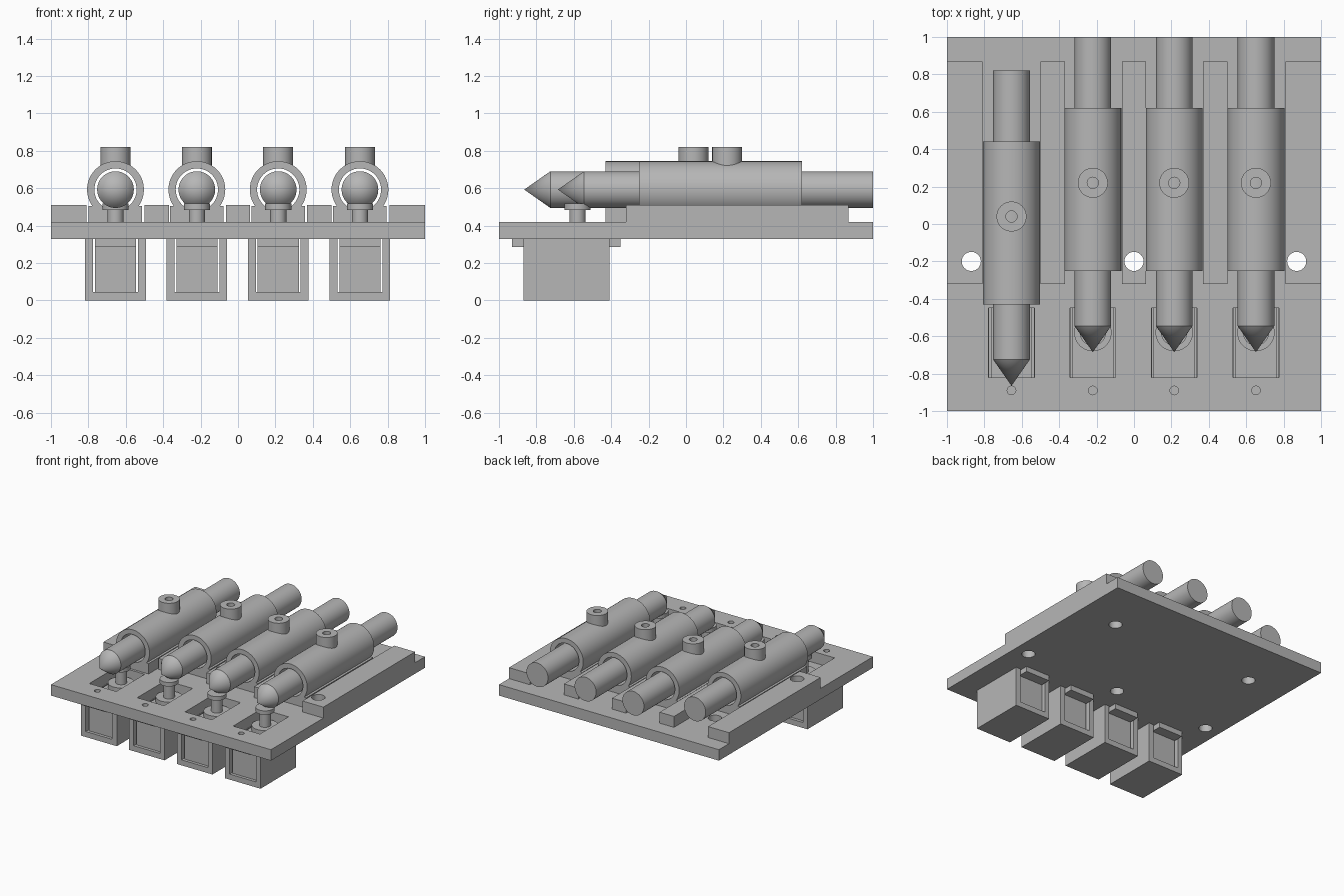
import bpy
import bmesh
from math import cos, sin, tau, radians
from mathutils import Matrix, Vector

cube = bpy.data.objects.get("Cube")
if cube:
    bpy.data.objects.remove(cube, do_unlink=True)

grey = bpy.data.materials.new("plain grey")
grey.use_nodes = True
GREY = (0.47, 0.47, 0.47, 1)
grey.diffuse_color = GREY
grey.node_tree.nodes["Principled BSDF"].inputs["Base Color"].default_value = GREY


def finish(name, bm, smooth=False):
    bmesh.ops.recalc_face_normals(bm, faces=bm.faces)
    mesh = bpy.data.meshes.new(name)
    bm.to_mesh(mesh)
    bm.free()
    mesh.materials.append(grey)
    obj = bpy.data.objects.new(name, mesh)
    bpy.context.collection.objects.link(obj)
    if smooth:
        select(obj)
        bpy.ops.object.shade_smooth_by_angle(angle=radians(30))
    return obj


def select(obj):
    bpy.ops.object.select_all(action='DESELECT')
    obj.select_set(True)
    bpy.context.view_layer.objects.active = obj


def add_box(bm, x, y, z):
    """Add a box from three (low, high) ranges."""
    size = [b - a for a, b in (x, y, z)]
    centre = [(a + b) / 2 for a, b in (x, y, z)]
    bmesh.ops.create_cube(bm, size=1, matrix=Matrix.Translation(centre) @ Matrix.Diagonal((*size, 1)))


def box(name, x, y, z):
    bm = bmesh.new()
    add_box(bm, x, y, z)
    return finish(name, bm)


def add_drill(bm, x, y, radius):
    bmesh.ops.create_cone(bm, cap_ends=True, segments=32, radius1=radius, radius2=radius,
                          depth=1, matrix=Matrix.Translation((x, y, 0.45)))


def lathe(name, profile, origin, along_y=False, closed=False, steps=48):
    """Revolve (radius, height) points about an upright or a lengthwise axis."""
    bm = bmesh.new()
    rings = []
    for r, h in profile:
        count = steps if r > 0 else 1
        ring = []
        for i in range(count):
            u, v = r * cos(tau * i / steps), r * sin(tau * i / steps)
            ring.append(bm.verts.new(Vector(origin) + Vector((u, h, v) if along_y else (u, v, h))))
        rings.append(ring)
    pairs = list(zip(rings, rings[1:]))
    if closed:
        pairs.append((rings[-1], rings[0]))
    for a, b in pairs:
        for i in range(steps):
            j = (i + 1) % steps
            corners = [a[i % len(a)], a[j % len(a)], b[j % len(b)], b[i % len(b)]]
            bm.faces.new(list(dict.fromkeys(corners)))
    return finish(name, bm, smooth=True)


def cut(obj, cutter):
    cutter.hide_render = True
    mod = obj.modifiers.new("cut", 'BOOLEAN')
    mod.operation, mod.solver, mod.object = 'DIFFERENCE', 'EXACT', cutter
    select(obj)
    bpy.ops.object.modifier_apply(modifier=mod.name)
    bpy.data.objects.remove(cutter, do_unlink=True)
    select(obj)
    bpy.ops.object.shade_smooth_by_angle(angle=radians(30))


LANES = [-0.655, -0.22, 0.215, 0.652]
AXIS_Z = 0.593

# Base plate with slots, pin holes and mounting holes
plate = box("base_plate", (-1, 1), (-1, 1), (0.33, 0.42))
bm = bmesh.new()
for x in LANES:
    add_box(bm, (x - 0.122, x + 0.122), (-0.82, -0.45), (0.2, 0.6))
    add_drill(bm, x, -0.89, 0.023)
for x in (-0.87, 0, 0.87):
    add_drill(bm, x, -0.2, 0.051)
for x in (LANES[0], LANES[3]):
    add_drill(bm, x, 0.56, 0.051)
cut(plate, finish("plate_cutter", bm))

# Guide rails between the lanes, drilled where a mounting hole passes
for i, (x, half) in enumerate([(-0.905, 0.095), (-0.435, 0.065), (0, 0.063), (0.435, 0.065), (0.905, 0.095)]):
    rail = box(f"guide_rail_{i + 1}", (x - half, x + half), (-0.32, 0.87), (0.42, 0.51))
    if i % 2 == 0:
        bm = bmesh.new()
        add_drill(bm, (i - 2) * 0.435, -0.2, 0.051)
        cut(rail, finish("rail_cutter", bm))

for i, x in enumerate(LANES):
    n = i + 1
    shift = -0.18 if i == 0 else 0

    # Sliding barrel on its foot, with a hollow bore
    lathe(f"barrel_{n}", [(0.152, -0.25), (0.152, 0.62), (0.113, 0.62), (0.113, -0.25)],
          (x, shift, AXIS_Z), along_y=True, closed=True)
    foot = box(f"barrel_foot_{n}", (x - 0.143, x + 0.143), (shift - 0.25, shift + 0.62), (0.42, 0.505))
    cut(foot, lathe("foot_cutter", [(0, -1.5), (0.13, -1.5), (0.13, 1.5), (0, 1.5)],
                    (x, 0, AXIS_Z), along_y=True))

    # Pointed plunger rod
    lathe(f"plunger_rod_{n}", [(0, -0.685), (0.098, -0.545), (0.098, 1), (0, 1)],
          (x, shift, AXIS_Z), along_y=True)

    # Knob on top of the barrel, with a blind hole
    lathe(f"knob_{n}", [(0, 0.71), (0.08, 0.71), (0.08, 0.82), (0.03, 0.82), (0.03, 0.74), (0, 0.74)],
          (x, 0.22 + shift, 0))

    # Solenoid: open-ended frame, coil block and mounting flange
    bm = bmesh.new()
    outline = [(-0.162, 0.33), (-0.162, 0), (0.162, 0), (0.162, 0.33),
               (0.12, 0.33), (0.12, 0.045), (-0.12, 0.045), (-0.12, 0.33)]
    face = bm.faces.new([bm.verts.new((x + u, -0.87, z)) for u, z in outline])
    swept = bmesh.ops.extrude_face_region(bm, geom=[face])["geom"]
    bmesh.ops.translate(bm, vec=(0, 0.46, 0), verts=[v for v in swept if isinstance(v, bmesh.types.BMVert)])
    finish(f"solenoid_frame_{n}", bm)
    box(f"solenoid_coil_{n}", (x - 0.11, x + 0.11), (-0.845, -0.435), (0.045, 0.29))
    box(f"solenoid_flange_{n}", (x - 0.11, x + 0.11), (-0.93, -0.35), (0.287, 0.33))

    # Latch pin: wide collar, shaft and head
    lathe(f"latch_pin_{n}", [(0, 0.33), (0.1, 0.33), (0.1, 0.37), (0.043, 0.37), (0.043, 0.485),
                             (0.07, 0.485), (0.07, 0.518), (0, 0.518)], (x, -0.58, 0))
